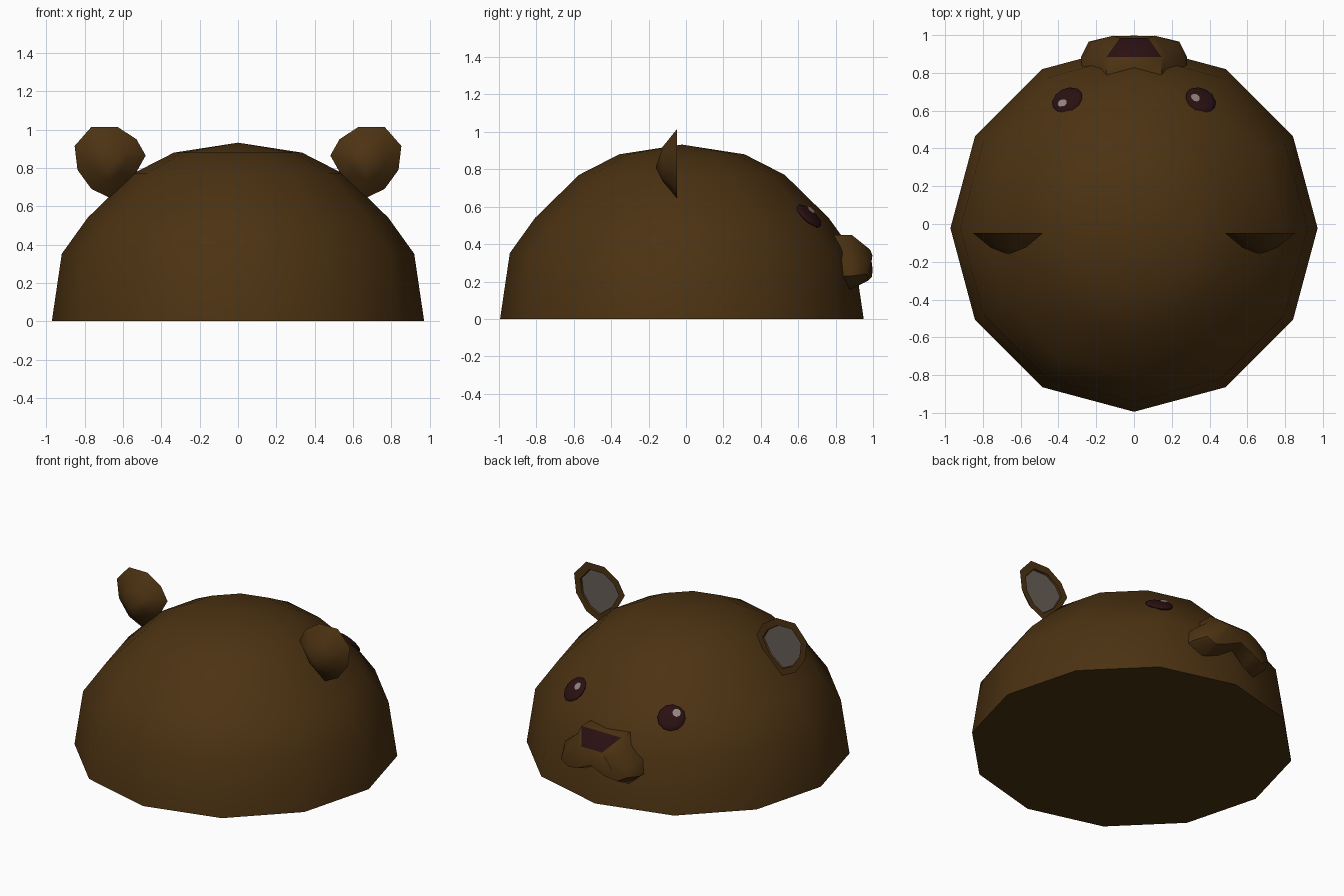
import bpy, bmesh, math
from mathutils import Matrix, Vector

if "Cube" in bpy.data.objects:
    bpy.data.objects.remove(bpy.data.objects["Cube"], do_unlink=True)


def material(name, rgb):
    m = bpy.data.materials.new(name)
    m.use_nodes = True
    m.diffuse_color = (*rgb, 1)
    m.node_tree.nodes["Principled BSDF"].inputs["Base Color"].default_value = (*rgb, 1)
    return m


brown = material("brown fur", (0.072, 0.032, 0.006))
dark = material("dark maroon", (0.023, 0.005, 0.006))
grey = material("ear grey", (0.14, 0.114, 0.098))
shine = material("eye shine", (0.3, 0.225, 0.205))


def finish(name, bm, mats, angle=50, fix=True):
    if fix:
        bmesh.ops.recalc_face_normals(bm, faces=bm.faces)
    mesh = bpy.data.meshes.new(name)
    bm.to_mesh(mesh)
    bm.free()
    for m in mats:
        mesh.materials.append(m)
    ob = bpy.data.objects.new(name, mesh)
    bpy.context.collection.objects.link(ob)
    bpy.ops.object.select_all(action="DESELECT")
    ob.select_set(True)
    bpy.context.view_layer.objects.active = ob
    bpy.ops.object.shade_smooth_by_angle(angle=math.radians(angle))
    return ob


def add_ring(bm, points):
    return [bm.verts.new(p) for p in points]


def bridge(bm, a, b):
    n = len(a)
    return [bm.faces.new((a[i], a[(i + 1) % n], b[(i + 1) % n], b[i])) for i in range(n)]


def cap(bm, ring, tip):
    v = bm.verts.new(tip)
    for i in range(len(ring)):
        bm.faces.new((ring[i], ring[(i + 1) % len(ring)], v))


# Domed head: twelve-sided rings closed by a peak and a flat base
SIDES, CY = 12, -0.022
profile = [(0.972, 0), (0.92, 0.352), (0.785, 0.54), (0.55, 0.77), (0.335, 0.88)]
bm = bmesh.new()
rings = []
for r, z in profile:
    angles = [math.tau * i / SIDES for i in range(SIDES)]
    rings.append(add_ring(bm, [(r * math.cos(a), CY + r * math.sin(a), z) for a in angles]))
bm.faces.new(rings[0])
for a, b in zip(rings, rings[1:]):
    bridge(bm, a, b)
cap(bm, rings[-1], (0, CY, 0.932))
finish("head", bm, [brown])

# Ears: flat face with recessed inner patch, pointed dome behind
ear_outline = [(0.63, 1.015), (0.765, 1.015), (0.853, 0.915), (0.838, 0.79), (0.765, 0.69),
               (0.67, 0.645), (0.555, 0.735), (0.482, 0.865), (0.53, 0.95)]
EX, EZ = 0.665, 0.825


def make_ear(name, side):
    def loop(scale, y):
        return add_ring(bm, [(side * (EX + (x - EX) * scale), y, EZ + (z - EZ) * scale)
                             for x, z in ear_outline])
    bm = bmesh.new()
    rim, mid = loop(1, -0.048), loop(0.5, -0.125)
    lip, inner = loop(0.76, -0.048), loop(0.74, -0.06)
    bridge(bm, rim, mid)
    cap(bm, mid, (side * EX, -0.162, EZ - 0.015))
    bridge(bm, rim, lip)
    bridge(bm, lip, inner)
    patch = bm.faces.new(inner)
    patch.material_index = 1
    finish(name, bm, [brown, grey])


make_ear("left_ear", 1)
make_ear("right_ear", -1)

# Muzzle: two jowls under a bridge, with the nose as its sloping top face
outer = [(0, 0.45), (0.145, 0.45), (0.175, 0.39), (0.265, 0.32),
         (0.28, 0.23), (0.2, 0.16), (0.1, 0.185), (0, 0.245)]
front = [(0, 0.37, 0.985), (0.075, 0.37, 0.985), (0.11, 0.34, 0.997), (0.22, 0.3, 0.965),
         (0.24, 0.24, 0.965), (0.18, 0.205, 0.975), (0.1, 0.225, 0.995), (0, 0.27, 0.997)]


def mirrored(half):
    return half + [(-x, y, z) for x, y, z in half[-2:0:-1]]


bm = bmesh.new()
back_ring = add_ring(bm, mirrored([(x, 0.76, z) for x, z in outer]))
mid_ring = add_ring(bm, mirrored([(x, 0.885, z) for x, z in outer]))
front_ring = add_ring(bm, mirrored([(x, y, z) for x, z, y in front]))
bridge(bm, back_ring, mid_ring)
slope = bridge(bm, mid_ring, front_ring)
slope[0].material_index = slope[-1].material_index = 1
n = len(front_ring)
for i in range(3):
    for s in (1, -1):
        ids = (i, i + 1, 6 - i, 7 - i)
        bm.faces.new([front_ring[(s * k) % n] for k in ids])
finish("muzzle_and_nose", bm, [brown, dark], 55)


# Eyes: shallow domes lying on the head, each with a small highlight plate
def make_eye(name, azimuth):
    az, el = math.radians(azimuth), math.radians(45)
    normal = Vector((math.cos(az) * math.cos(el), math.sin(az) * math.cos(el), math.sin(el)))
    across = Vector((-math.sin(az), math.cos(az), 0))
    up = normal.cross(across)
    frame = Matrix((across, up, normal)).transposed().to_4x4()
    frame.translation = (0.765 * math.cos(az), CY + 0.765 * math.sin(az), 0.55)
    bm = bmesh.new()
    bmesh.ops.create_uvsphere(bm, u_segments=12, v_segments=8, radius=1,
                              matrix=frame @ Matrix.Diagonal((0.085, 0.085, 0.022, 1)))
    finish(name, bm, [dark], 60)
    bm = bmesh.new()
    bmesh.ops.create_circle(bm, cap_ends=True, segments=8, radius=0.027,
                            matrix=frame @ Matrix.Translation((0.032, 0.026, 0.023)))
    finish(name + "_highlight", bm, [shine], fix=False)


make_eye("left_eye", 62.5)
make_eye("right_eye", 117.5)
